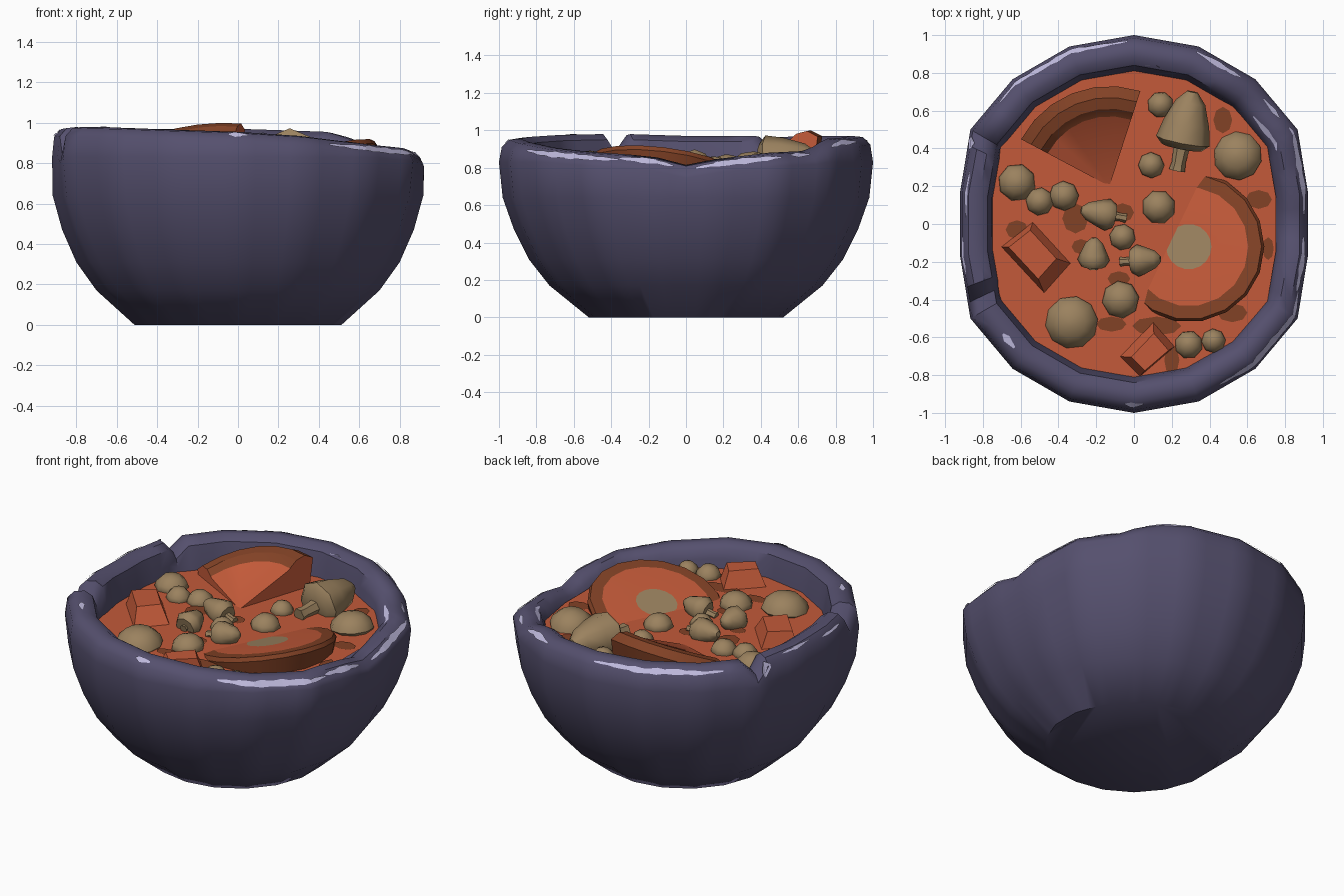
import bpy, bmesh, math
from mathutils import Vector

if "Cube" in bpy.data.objects:
    bpy.data.objects.remove(bpy.data.objects["Cube"])

def mat(name, c):
    m = bpy.data.materials.new(name)
    m.diffuse_color = (*c, 1)
    m.use_nodes = True
    m.node_tree.nodes["Principled BSDF"].inputs["Base Color"].default_value = m.diffuse_color
    return m

VIOLET = mat("dark violet glaze", (.091, .080, .156))
LIGHT = mat("pale lavender wear", (.515, .485, .716))
ORANGE = mat("orange broth", (.546, .102, .041))
BROWN = mat("brown rind", (.223, .054, .019))
TAN = mat("mushroom tan", (.328, .223, .114))
SOUP = .79

def make(name, verts, faces, mats, idx=None, smooth=None):
    me = bpy.data.meshes.new(name)
    me.from_pydata([tuple(v) for v in verts], [], faces)
    for m in mats:
        me.materials.append(m)
    if idx:
        for p, i in zip(me.polygons, idx):
            p.material_index = i
    bm = bmesh.new()
    bm.from_mesh(me)
    bmesh.ops.remove_doubles(bm, verts=bm.verts, dist=.0005)
    bmesh.ops.recalc_face_normals(bm, faces=bm.faces)
    if smooth:
        for f in bm.faces:
            f.smooth = True
        for e in bm.edges:
            if len(e.link_faces) == 2 and e.calc_face_angle(0) > math.radians(smooth):
                e.smooth = False
    bm.to_mesh(me)
    bm.free()
    ob = bpy.data.objects.new(name, me)
    bpy.context.collection.objects.link(ob)
    return ob

# Bowl: 18-sided shell with an uneven, chipped rim
RIM = [(-180, .97), (-159, .98), (-155, .87), (-151, .98), (-130, .975), (-90, .955),
       (-70, .935), (-55, .91), (-40, .89), (-20, .87), (-10, .855), (0, .815), (10, .845),
       (30, .88), (47, .89), (52, .925), (60, .955), (90, .97), (120, .97), (143, .965),
       (147, .965), (150, .89), (153, .97), (180, .97)]

def rim(a):
    a = (a + 180) % 360 - 180
    for (a0, h0), (a1, h1) in zip(RIM, RIM[1:]):
        if a0 <= a <= a1:
            return h0 + (h1 - h0) * (a - a0) / (a1 - a0)

def levels(h):   # (radius, x limit, z)
    return [(.52, .52, 0), (.73, .70, .17), (.84, .80, .31), (.92, .87, .47),
            (.98, .917, .64), (1, .92, min(.83, h - .07)), (.985, .91, h - .045),
            (.945, .875, h - .006), (.885, .82, h), (.84, .775, h - .03),
            (.82, .755, min(.85, h - .08)), (.80, .74, min(.72, h - .1))]

def surf(a, t, grow=0):
    L = levels(rim(a))
    i = min(int(t), len(L) - 2)
    f = t - i
    r, lim, z = (p + (q - p) * f for p, q in zip(L[i], L[i + 1]))
    r, lim = r + grow, lim + grow
    k = math.floor((a - 10) / 20)          # straight chords between the 18 corners
    c = []
    for d in (k * 20 + 10, k * 20 + 30):
        d = math.radians(d)
        c.append(Vector((max(-lim, min(lim, r * math.cos(d))), r * math.sin(d), z + grow)))
    return c[0].lerp(c[1], (a - 10) / 20 - k)

N, M = 72, 12
v = [surf(j * 5, k) for j in range(N) for k in range(M)]
f = [(j * M + k, (j + 1) % N * M + k, (j + 1) % N * M + k + 1, j * M + k + 1)
     for j in range(N) for k in range(M - 1)]
f.append([j * M for j in range(N)])
make("bowl", v, f, [VIOLET], smooth=40)

# Worn pale streaks along the rim
def streak(a0, a1, t, w):
    n = max(3, int((a1 - a0) / 2.5))
    vs = []
    for i in range(n + 1):
        a = a0 + (a1 - a0) * i / n
        h = w * (.25 + .75 * math.sin(math.pi * i / n)) * (.8 + .2 * math.sin(i * 2.3))
        vs += [surf(a, t - h, .005), surf(a, t + h, .005)]
    make("rim_wear", vs, [(2 * i, 2 * i + 2, 2 * i + 3, 2 * i + 1) for i in range(n)], [LIGHT])

for s in [(-62, -22, 6.3, .5), (-22, -4, 6.5, .45), (3, 32, 6.4, .5), (36, 44, 6.6, .4),
          (27, 42, 8.6, .35), (54, 70, 6.5, .45), (80, 86, 9, .4), (92, 138, 6.4, .4),
          (152, 156, 6, .8), (163, 178, 6.7, .25), (184, 196, 6.2, .25), (-93, -87, 6.7, .4),
          (-140, -134, 7.5, .4)]:
    streak(*s)

# Broth surface
make("broth", [surf(10 + 20 * i, 10.2).xy.to_3d() + Vector((0, 0, SOUP)) for i in range(18)],
     [list(range(18))], [ORANGE])

# Dark patches floating on the broth
for x, y, rx, ry in [(.47, .55, .05, .07), (.66, .13, .07, .05), (.71, -.13, .03, .06),
                     (.52, -.47, .08, .05), (.12, -.54, .13, .05), (-.12, -.53, .08, .04),
                     (-.31, .03, .07, .08), (-.06, .06, .06, .05), (-.28, -.12, .05, .04),
                     (-.08, -.29, .06, .04), (-.62, -.03, .06, .05), (.2, -.72, .04, .08)]:
    make("broth_patch", [(x + rx * math.cos(i * .785), y + ry * math.sin(i * .785), SOUP + .004)
                         for i in range(8)], [list(range(8))], [BROWN])

# Tilted vegetable slices: rings of (radius, height offset, material of band inside)
def slice_part(name, cx, cy, cz, gx, gy, rings, a0, a1, n):
    closed = a1 - a0 >= 360
    vs, fs, ids, m = [], [], [], len(rings)
    for j in range(n + 1):
        a = math.radians(a0 + (a1 - a0) * j / n)
        for r, dz, _ in rings:
            x, y = r * math.cos(a), r * math.sin(a)
            vs.append((cx + x, cy + y, cz + gx * x + gy * y + dz))
    for j in range(n):
        for k in range(m - 1):
            p, q = j * m + k, (j + 1) * m + k
            fs.append((p, q, q + 1, p + 1) if k else (p, q + 1, p + 1))
            ids.append(rings[k + 1][2])
    if not closed:                       # cut ends
        b = len(vs)
        vs.append((cx, cy, cz - .15))
        for s in (0, n * m):
            for k in range(m - 1):
                fs.append((b, s + k, s + k + 1))
                ids.append(0)
    make(name, vs, fs, [ORANGE, BROWN, TAN], ids, smooth=25)

slice_part("round_slice", .29, -.12, .817, .25, -.12,
           [(0, 0, 0), (.12, 0, 2), (.315, 0, 0), (.385, -.004, 1), (.40, -.03, 1), (.37, -.2, 1)],
           0, 360, 18)
slice_part("wedge_slice", -.13, .2, .785, .06, .42,
           [(0, 0, 0), (.37, 0, 0), (.41, .025, 1), (.47, .015, 1), (.53, -.04, 1), (.50, -.25, 1)],
           72, 152, 6)

# Square-cut orange chunks
def chunk(corners, h, dx, dy):
    mx, my = (sum(c[i] for c in corners) / 4 for i in (0, 1))
    vs = [(x, y, .74) for x, y in corners]
    vs += [(mx + (x - mx) * .6 + dx, my + (y - my) * .6 + dy, h) for x, y in corners]
    make("orange_chunk", vs, [(4, 5, 6, 7)] + [(i, (i + 1) % 4, (i + 1) % 4 + 4, i + 4)
                                              for i in range(4)], [ORANGE])

chunk([(-.53, .03), (-.30, -.22), (-.46, -.40), (-.72, -.12)], .89, -.03, .02)
chunk([(.10, -.49), (.23, -.64), (.02, -.82), (-.10, -.70)], .89, .02, -.02)

# Turned shapes along an axis, used for mushroom caps and stems
def turned(name, start, direction, prof, n=8):
    q = Vector(direction).to_track_quat('Z', 'Y')
    s = Vector(start)
    vs = [s + q @ Vector((r * math.cos(math.tau * i / n), r * math.sin(math.tau * i / n), z))
          for r, z in prof for i in range(n)]
    fs = [(k * n + i, k * n + (i + 1) % n, (k + 1) * n + (i + 1) % n, (k + 1) * n + i)
          for k in range(len(prof) - 1) for i in range(n)]
    fs += [list(range(n)), list(range((len(prof) - 1) * n, len(prof) * n))]
    make(name, vs, fs, [TAN], smooth=50)

# Loose round caps, dome side up
for x, y, r in [(-.62, .22, .10), (-.50, .12, .075), (-.37, .15, .08), (.14, .63, .07),
                (.09, .31, .07), (.55, .36, .13), (.13, .09, .09), (-.06, -.07, .07),
                (-.33, -.52, .14), (-.07, -.40, .10), (.29, -.64, .075), (.42, -.62, .065)]:
    h = .04 + r * .5
    turned("mushroom_cap", (x, y, SOUP - .01), (.1 * math.sin(x * 20), .1 * math.cos(y * 20), 1),
           [(r * .8, -.02), (r, .015), (r * .9, h * .5), (r * .55, h * .88), (r * .12, h)],
           10 if r > .12 else 8)

# Mushrooms lying on their sides: base centre, apex, cap radius, stem length
for b, a, r, st in [((.255, .42), (.31, .70), .145, .14), ((-.12, .045), (-.28, .075), .085, .08),
                    ((-.215, -.21), (-.21, -.075), .085, .03), ((0, -.195), (.14, -.185), .085, .075)]:
    d = Vector((a[0] - b[0], a[1] - b[1], .03))
    L = d.length
    base = (b[0], b[1], SOUP + r * .25)
    turned("lying_cap", base, d, [(r * .75, -.015), (r, .02), (r * .85, L * .4),
                                  (r * .55, L * .8), (r * .2, L)])
    turned("stem", base, -d, [(r * .32, -.02), (r * .25, st * .7), (r * .3, st)], 6)
